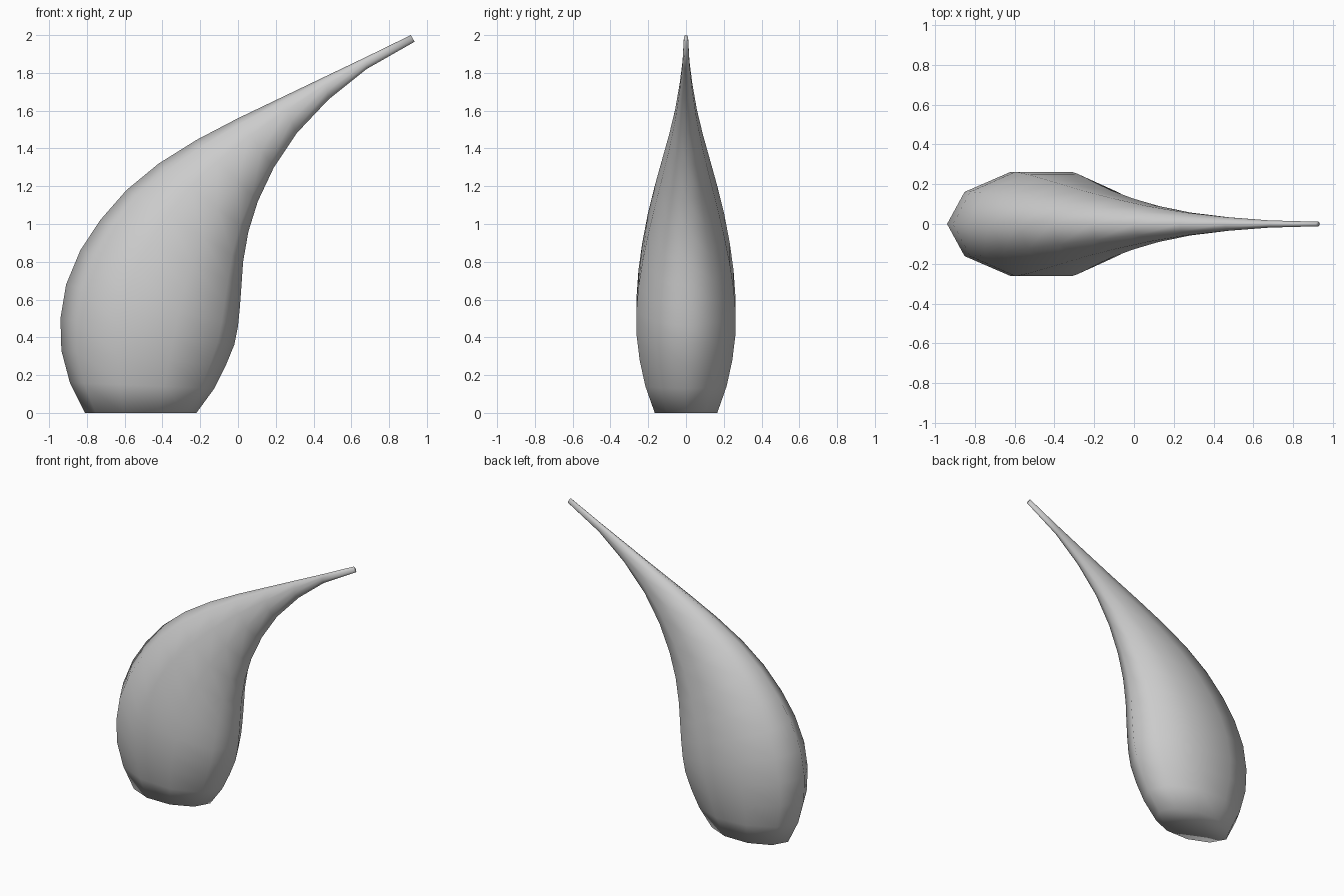
import bpy, bmesh, math
from mathutils import Vector

if "Cube" in bpy.data.objects:
    bpy.data.objects.remove(bpy.data.objects["Cube"])

SIDES = 10
FLATTEN = 0.59  # depth of each oval section relative to its width

# Outer and inner edge (x, z) of each section, from base to tip
SECTIONS = [
    ((-0.81, 0.00), (-0.22, 0.00)),
    ((-0.89, 0.16), (-0.125, 0.13)),
    ((-0.935, 0.33), (-0.065, 0.25)),
    ((-0.94, 0.50), (-0.02, 0.36)),
    ((-0.91, 0.68), (0.00, 0.46)),
    ((-0.835, 0.86), (0.01, 0.56)),
    ((-0.73, 1.02), (0.018, 0.67)),
    ((-0.59, 1.18), (0.027, 0.80)),
    ((-0.42, 1.32), (0.055, 0.96)),
    ((-0.22, 1.445), (0.105, 1.12)),
    ((0.00, 1.56), (0.19, 1.30)),
    ((0.23, 1.67), (0.31, 1.48)),
    ((0.46, 1.78), (0.48, 1.66)),
    ((0.68, 1.885), (0.68, 1.82)),
    ((0.915, 2.00), (0.935, 1.965)),
]


def add_ring(bm, outer, inner):
    """Oval ring spanning the two edge points in the XZ plane."""
    a, b = Vector((outer[0], 0, outer[1])), Vector((inner[0], 0, inner[1]))
    centre, half = (a + b) / 2, (a - b) / 2
    depth = Vector((0, half.length * FLATTEN, 0))
    angles = [2 * math.pi * i / SIDES for i in range(SIDES)]
    return [bm.verts.new(centre + half * math.cos(t) + depth * math.sin(t)) for t in angles]


# Curved teardrop body: rings bridged into a tapering skin, capped at both ends
bm = bmesh.new()
rings = [add_ring(bm, *section) for section in SECTIONS]
for low, high in zip(rings, rings[1:]):
    for i in range(SIDES):
        j = (i + 1) % SIDES
        bm.faces.new((low[i], low[j], high[j], high[i]))
bm.faces.new(rings[0])
bm.faces.new(rings[-1])
bmesh.ops.recalc_face_normals(bm, faces=bm.faces)
for face in bm.faces:
    face.smooth = True

mesh = bpy.data.meshes.new("teardrop_body")
bm.to_mesh(mesh)
bm.free()

# Plain light grey
grey = bpy.data.materials.new("light grey")
grey.diffuse_color = (0.6, 0.6, 0.6, 1)
grey.use_nodes = True
grey.node_tree.nodes["Principled BSDF"].inputs["Base Color"].default_value = grey.diffuse_color
mesh.materials.append(grey)
body = bpy.data.objects.new("teardrop_body", mesh)
bpy.context.collection.objects.link(body)
